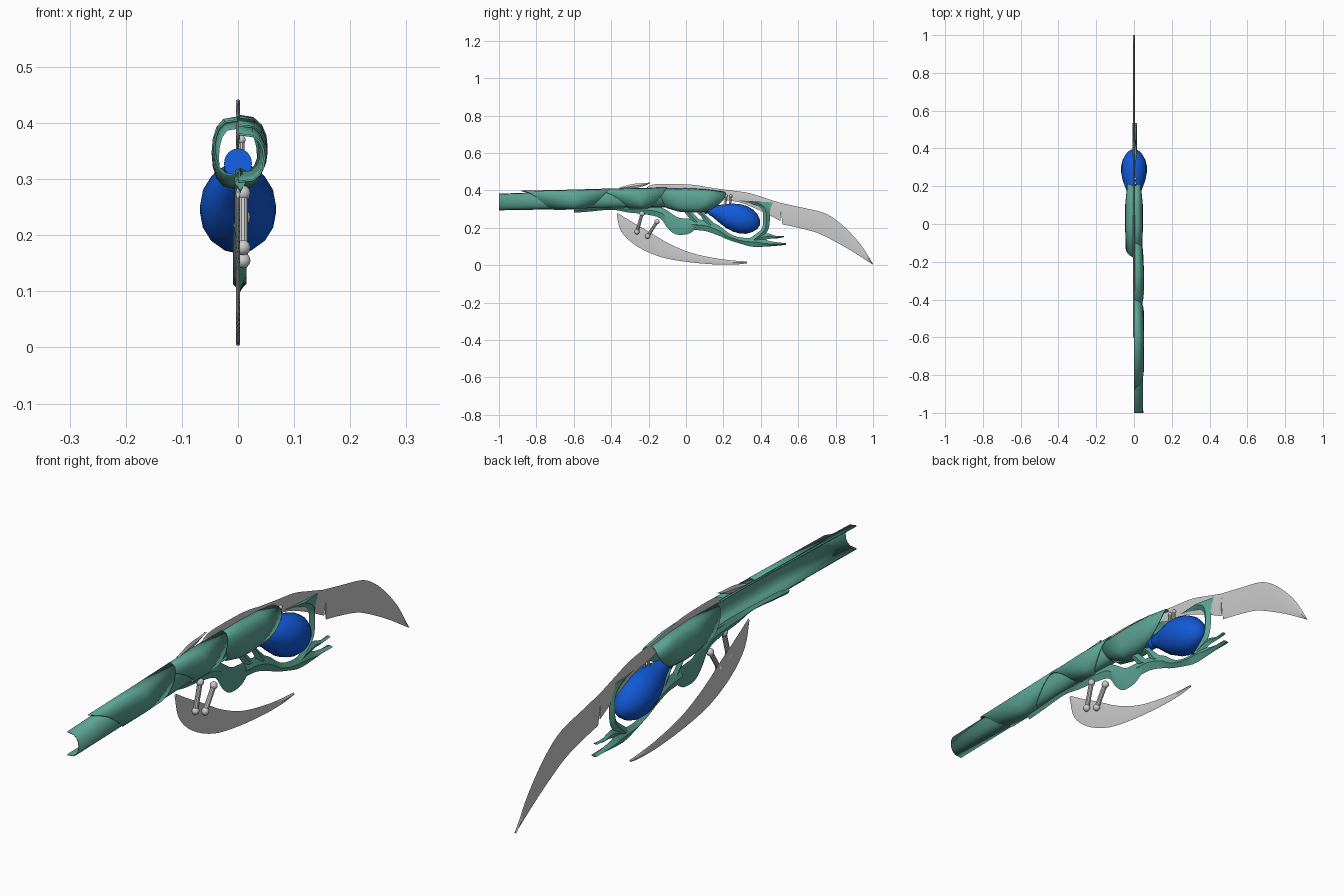
import bpy, bmesh, math
from mathutils import Vector

if "Cube" in bpy.data.objects:
    bpy.data.objects.remove(bpy.data.objects["Cube"])


def material(name, rgb):
    m = bpy.data.materials.new(name)
    m.diffuse_color = (*rgb, 1)
    m.use_nodes = True
    m.node_tree.nodes["Principled BSDF"].inputs["Base Color"].default_value = m.diffuse_color
    return m


GREEN = material("sea_green_armour", (0.105, 0.37, 0.29))
BLUE = material("deep_blue_pod", (0.006, 0.10, 0.68))
GREY = material("pale_grey_blade", (0.60, 0.60, 0.60))


def finish(bm, name, mat, angle=35, thick=0):
    bmesh.ops.recalc_face_normals(bm, faces=bm.faces)
    me = bpy.data.meshes.new(name)
    bm.to_mesh(me)
    bm.free()
    ob = bpy.data.objects.new(name, me)
    bpy.context.collection.objects.link(ob)
    me.materials.append(mat)
    if thick:
        s = ob.modifiers.new("wall", 'SOLIDIFY')
        s.thickness = thick
        s.offset = 0
    bpy.ops.object.select_all(action='DESELECT')
    ob.select_set(True)
    bpy.context.view_layer.objects.active = ob
    bpy.ops.object.shade_smooth_by_angle(angle=math.radians(angle))
    return ob


def loft(bm, rings, closed):
    rows = [[bm.verts.new(p) for p in r] for r in rings]
    n = len(rows[0])
    for a, b in zip(rows, rows[1:]):
        for i in range(n if closed else n - 1):
            j = (i + 1) % n
            bm.faces.new((a[i], a[j], b[j], b[i]))
    if closed:
        bm.faces.new(rows[0])
        bm.faces.new(rows[-1][::-1])


def smooth_path(pts, steps):
    """Catmull-Rom through tuples of any length."""
    out = []
    for i in range(len(pts) - 1):
        p = [pts[max(0, min(len(pts) - 1, i + k))] for k in (-1, 0, 1, 2)]
        for s in range(steps):
            t = s / steps
            out.append(tuple(0.5 * (2*b + (c-a)*t + (2*a-5*b+4*c-d)*t*t + (3*b-a-3*c+d)*t**3)
                             for a, b, c, d in zip(*p)))
    return out + [pts[-1]]


def blade(name, stations, half, mat, x=0.0, steps=4):
    """Thin ridged strip; each station is upper (y, z) and lower (y, z)."""
    rings = []
    for yt, zt, yb, zb in smooth_path(stations, steps):
        ym, zm = (yt + yb) / 2, (zt + zb) / 2
        rings.append([(x, yt, zt), (x + half, ym, zm), (x, yb, zb), (x - half, ym, zm)])
    bm = bmesh.new()
    loft(bm, rings, True)
    return finish(bm, name, mat)


def shell(name, stations, side=1, n=8):
    """Half tube; station = y at top, middle, bottom, then z top, z bottom, width."""
    rings = []
    for yt, ym, yb, zt, zb, w in stations:
        ring = []
        for i in range(n + 1):
            t = i / n
            a = math.pi * t
            y = yt*(1-t)*(1-2*t) + ym*4*t*(1-t) + yb*t*(2*t-1)
            ring.append((side * w * max(0, math.sin(a))**0.6, y,
                         (zt + zb) / 2 + (zt - zb) / 2 * math.cos(a)))
        rings.append(ring)
    bm = bmesh.new()
    loft(bm, rings, False)
    return finish(bm, name, GREEN, 40, 0.004)


def rod(name, p, q, r, mat, ball):
    p, q = Vector(p), Vector(q)
    rot = (q - p).to_track_quat('Z', 'Y')
    rings = [[p.lerp(q, t) + rot @ Vector((r*math.cos(k*math.pi/5), r*math.sin(k*math.pi/5), 0))
              for k in range(10)] for t in (0, 1)]
    bm = bmesh.new()
    loft(bm, rings, True)
    for c in (p, q):
        g = bmesh.ops.create_uvsphere(bm, u_segments=10, v_segments=6, radius=ball)
        bmesh.ops.translate(bm, verts=g['verts'], vec=c)
    return finish(bm, name, mat)


# Shaft: half tube open to the left, with overlapping armour plates
shell("shaft", [(-1, -1, -1, .38, .295, .047), (-.6, -.6, -.6, .395, .302, .046),
                (-.3, -.3, -.3, .403, .31, .043), (.05, .05, .0, .403, .31, .038)])
shell("rear_plate", [(-.88, -.78, -.70, .396, .297, .050), (-.6, -.6, -.6, .402, .299, .051),
                     (-.40, -.46, -.56, .408, .301, .050)])
shell("middle_plate", [(-.52, -.36, -.30, .404, .303, .051), (-.28, -.25, -.22, .411, .303, .051),
                       (-.10, -.14, -.22, .413, .303, .046)])
for label, side in (("right", 1), ("left", -1)):
    shell("front_plate_" + label,
          [(-.18, -.13, -.10, .405, .306, .042), (.0, -.02, -.04, .41, .288, .045),
           (.10, .10, .0, .405, .284, .045), (.20, .19, .05, .392, .284, .036)], side)

# Ribbed blue pod, turned about a sloping axis
start = Vector((0, .02, .328))
axis, up = Vector((0, .958, -.287)), Vector((0, .287, .958))
profile = [(i * .012, .019 if i % 2 else .025) for i in range(11)]
profile += [(.14, .030), (.18, .046), (.22, .060), (.26, .0675), (.30, .068),
            (.335, .060), (.365, .043), (.385, .022), (.392, .003)]
bm = bmesh.new()
loft(bm, [[start + axis*s + Vector((r*math.cos(k*math.pi/8), 0, 0)) + up*(r*1.12*math.sin(k*math.pi/8))
           for k in range(16)] for s, r in profile], True)
finish(bm, "pod", BLUE, 50)

# Upper blade: spine along the shaft, then the wide curved point
blade("blade_spine", [(-.21, .415, -.20, .407), (-.16, .433, -.15, .400), (.02, .431, .02, .393),
                      (.14, .413, .13, .372), (.22, .402, .20, .350), (.33, .387, .30, .332),
                      (.42, .360, .41, .285), (.51, .331, .505, .236)], .004, GREY)
blade("blade_point", [(.505, .333, .515, .218), (.61, .310, .60, .200), (.727, .283, .70, .173),
                      (.80, .243, .79, .130), (.87, .182, .88, .079), (.94, .102, .945, .038),
                      (1.0, .006, .999, .003)], .004, GREY)
blade("top_spike", [(-.36, .412, -.355, .408), (-.29, .433, -.28, .410),
                    (-.22, .439, -.22, .425), (-.19, .442, -.19, .439)], .004, GREY)
for i, y in enumerate((.215, .24)):
    rod(f"spine_rib_{i}", (.006, y, .37), (.006, y - .005, .32), .006, GREY, .008)

# Lower blade and the two pegs holding it
blade("lower_blade", [(-.365, .279, -.37, .265), (-.30, .238, -.345, .178), (-.20, .180, -.265, .103),
                      (-.10, .120, -.14, .045), (.02, .068, .0, .018), (.15, .038, .15, .004),
                      (.25, .025, .26, .003), (.327, .020, .325, .010)], .004, GREY)
for i, (a, b) in enumerate((((-.235, .275), (-.262, .178)), ((-.155, .232), (-.205, .155)))):
    rod(f"blade_peg_{i}", (.009, *a), (.009, *b), .009, GREY, .014)

# Thin green under-frame
blade("under_rail", [(-.60, .305, -.60, .280), (-.52, .310, -.52, .286), (-.40, .315, -.40, .296),
                     (-.31, .318, -.31, .282), (-.22, .318, -.22, .272), (-.13, .308, -.14, .252),
                     (-.05, .258, -.10, .200), (-.01, .250, -.055, .165), (.03, .247, .01, .166),
                     (.09, .240, .05, .192)], .010, GREEN, .004)
blade("under_arm", [(.03, .247, .03, .188), (.10, .240, .10, .183), (.17, .215, .17, .160),
                    (.24, .165, .22, .138), (.31, .146, .30, .112), (.39, .148, .36, .098),
                    (.45, .128, .44, .100), (.535, .117, .535, .108)], .012, GREEN, .003)
blade("strut", [(-.04, .320, .02, .312), (-.01, .285, .03, .285), (.03, .235, .09, .225)],
      .009, GREEN, .004)
blade("strut_front", [(.02, .305, .08, .300), (.075, .268, .105, .268), (.10, .220, .17, .205)],
      .009, GREEN, .004)
blade("prong", [(.37, .155, .37, .120), (.43, .170, .44, .140), (.48, .157, .48, .142),
                (.525, .156, .525, .150)], .008, GREEN, .004)

# Claw curling round the end of the pod
blade("claw", [(.465, .335, .27, .347), (.455, .310, .37, .322), (.448, .280, .408, .290),
               (.448, .235, .412, .235), (.440, .190, .405, .195), (.415, .155, .375, .168),
               (.385, .130, .335, .138)], .012, GREEN, .003)
